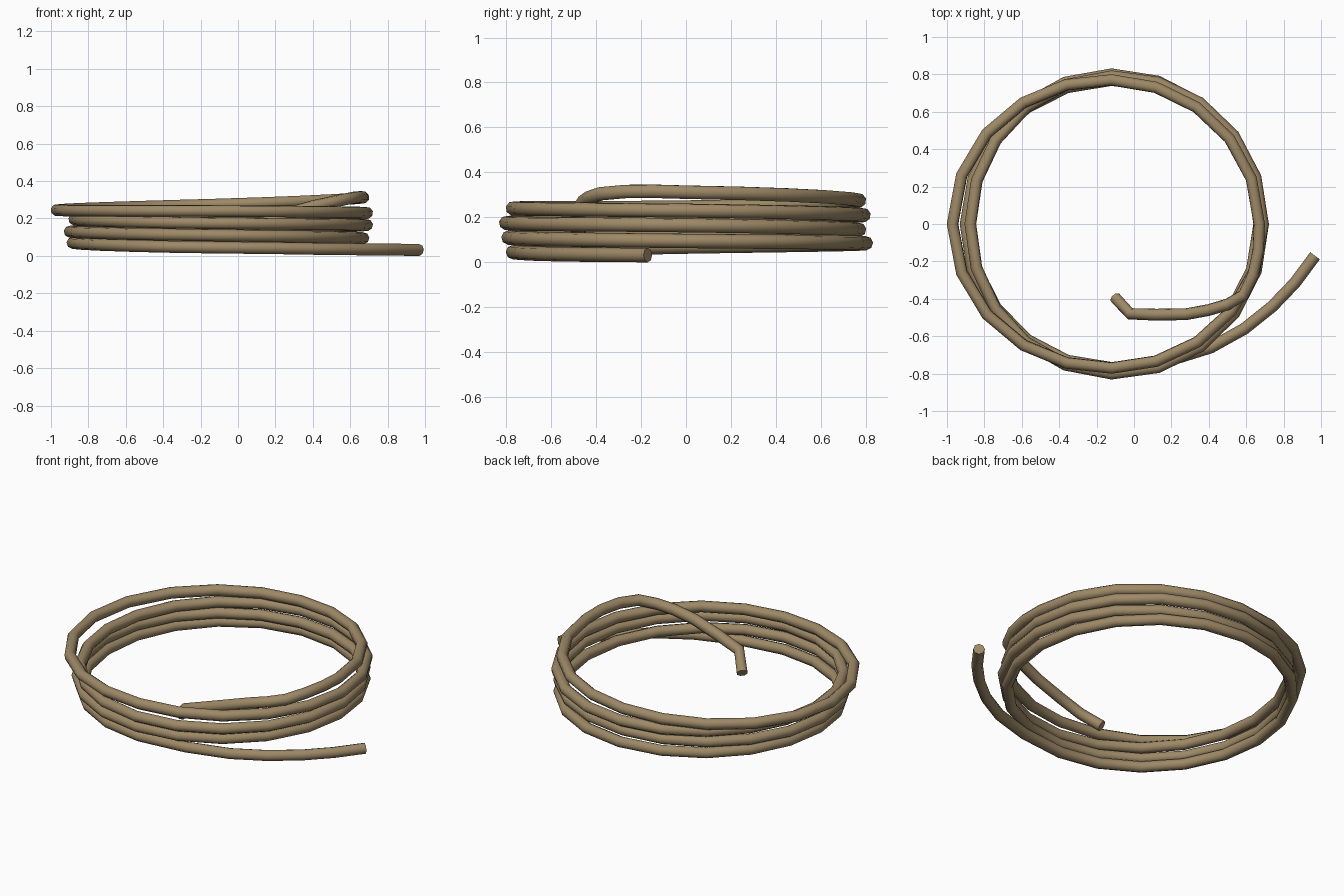
import bpy, math

if "Cube" in bpy.data.objects:
    bpy.data.objects.remove(bpy.data.objects["Cube"])

ROPE_R = 0.032
CX = -0.12          # coil centre in x
STEPS = 5           # path points per quarter turn

# loose outer tail lying on the ground
path = [(0.968, -0.17, 0.032), (0.86, -0.315, 0.033), (0.74, -0.44, 0.034),
        (0.59, -0.56, 0.036), (0.41, -0.66, 0.038), (0.17, -0.735, 0.042)]

# coil: (radius, height) at each quarter turn, clockwise from the front
keys = [(0.77, 0.045), (0.765, 0.07), (0.80, 0.085), (0.79, 0.095),
        (0.79, 0.11), (0.78, 0.13), (0.77, 0.145), (0.81, 0.165),
        (0.80, 0.175), (0.755, 0.195), (0.79, 0.21), (0.81, 0.23),
        (0.77, 0.24), (0.85, 0.245), (0.77, 0.275), (0.79, 0.312)]


def spline(a, b, c, d, t):
    """Smooth value between b and c."""
    return 0.5 * (2 * b + (c - a) * t + (2 * a - 5 * b + 4 * c - d) * t * t
                  + (3 * b - a - 3 * c + d) * t ** 3)


last = len(keys) - 1
for i in range(last):
    k = [keys[max(0, min(last, i + j))] for j in (-1, 0, 1, 2)]
    for s in range(STEPS):
        t = s / STEPS
        r = spline(*[p[0] for p in k], t)
        z = spline(*[p[1] for p in k], t)
        a = -math.pi / 2 * (1 + i + t)
        path.append((CX + r * math.cos(a), r * math.sin(a), z))

# inner end drooping into the coil, with a kinked tip
path += [(0.67, 0.0, 0.312), (0.665, -0.14, 0.316), (0.637, -0.27, 0.315),
         (0.585, -0.38, 0.305), (0.5, -0.43, 0.287), (0.4, -0.46, 0.265),
         (0.28, -0.482, 0.23), (0.12, -0.485, 0.175), (-0.02, -0.48, 0.125),
         (-0.1, -0.395, 0.04)]

# sweep an eight-sided tube along the path
curve = bpy.data.curves.new("rope_coil", 'CURVE')
curve.dimensions = '3D'
curve.bevel_depth = ROPE_R
curve.bevel_resolution = 2
curve.use_fill_caps = True
line = curve.splines.new('POLY')
line.points.add(len(path) - 1)
for p, co in zip(line.points, path):
    p.co = (*co, 1)

rope = bpy.data.objects.new("rope_coil", curve)
bpy.context.collection.objects.link(rope)
mat = bpy.data.materials.new("rope tan")
mat.diffuse_color = (0.34, 0.25, 0.135, 1)
mat.use_nodes = True
mat.node_tree.nodes["Principled BSDF"].inputs["Base Color"].default_value = mat.diffuse_color
curve.materials.append(mat)

bpy.context.view_layer.objects.active = rope
rope.select_set(True)
bpy.ops.object.convert(target='MESH')
bpy.ops.object.shade_smooth_by_angle(angle=math.radians(50))
